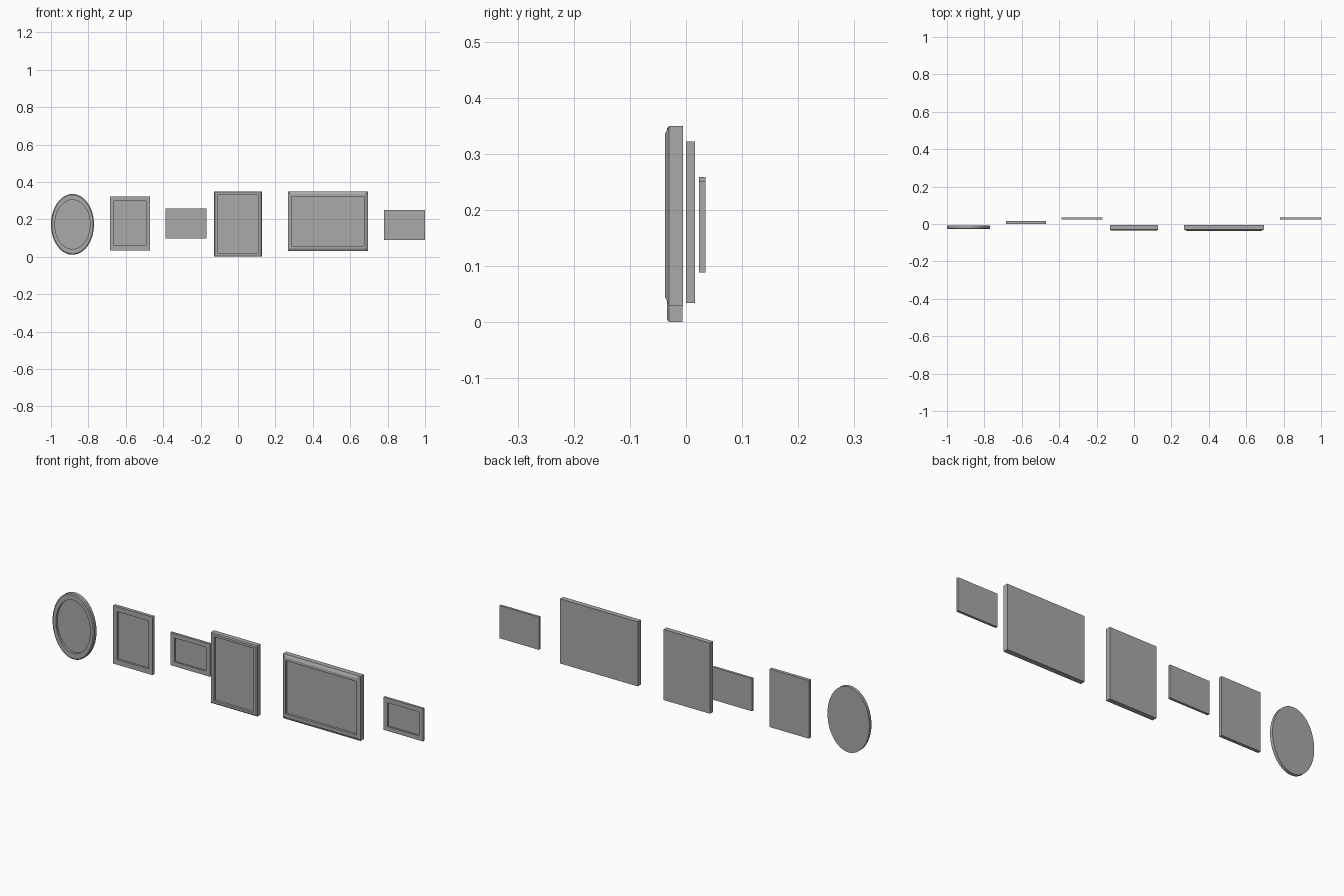
import bpy
import bmesh
import math

cube = bpy.data.objects.get("Cube")
if cube:
    bpy.data.objects.remove(cube, do_unlink=True)

grey = bpy.data.materials.new("frame_grey")
grey.use_nodes = True
colour = (0.4, 0.4, 0.4, 1)
grey.diffuse_color = colour
grey.node_tree.nodes["Principled BSDF"].inputs["Base Color"].default_value = colour


def outline(shape, half_w, half_h):
    """Closed outline around the origin, as (x, z) pairs."""
    if shape == "oval":
        n = 48
        return [(half_w * math.cos(math.tau * i / n), half_h * math.sin(math.tau * i / n))
                for i in range(n)]
    return [(half_w, -half_h), (half_w, half_h), (-half_w, half_h), (-half_w, -half_h)]


def frame(name, shape, x, z, width, height, profile):
    """Loft nested outlines: profile rows are (side inset, top inset, y)."""
    bm = bmesh.new()
    rings = []
    for dx, dz, y in profile:
        pts = outline(shape, width / 2 - dx, height / 2 - dz)
        rings.append([bm.verts.new((px, y, pz)) for px, pz in pts])
    n = len(rings[0])
    for a, b in zip(rings, rings[1:]):
        for i in range(n):
            j = (i + 1) % n
            bm.faces.new((a[i], a[j], b[j], b[i]))
    bm.faces.new(rings[0])    # back board
    bm.faces.new(rings[-1])   # picture panel
    bmesh.ops.recalc_face_normals(bm, faces=bm.faces)
    mesh = bpy.data.meshes.new(name)
    bm.to_mesh(mesh)
    bm.free()
    mesh.materials.append(grey)
    obj = bpy.data.objects.new(name, mesh)
    obj.location = (x, 0, z)
    bpy.context.collection.objects.link(obj)
    if shape == "oval":
        bpy.context.view_layer.objects.active = obj
        obj.select_set(True)
        bpy.ops.object.shade_smooth_by_angle(angle=math.radians(30))
        obj.select_set(False)


def moulding(back, front, side, top, bevel, drop, depth):
    """Outer wall, bevelled front edge, flat rim, then a step down to the panel."""
    rows = [(0, 0, back), (0, 0, front + drop)]
    if bevel:
        rows.append((bevel, bevel, front))
    return rows + [(side, top, front), (side, top, front + depth)]


# Oval frame
frame("oval_frame", "oval", -0.885, 0.173, 0.23, 0.325,
      moulding(-0.008, -0.028, 0.021, 0.031, 0.005, 0.004, 0.012))

# Medium portrait frame
frame("medium_frame", "box", -0.577, 0.178, 0.215, 0.288,
      moulding(0.016, 0, 0.022, 0.025, 0, 0, 0.010))

# Two small landscape frames
for name, x, z in (("small_frame_inner", -0.278, 0.178), ("small_frame_outer", 0.89, 0.17)):
    frame(name, "box", x, z, 0.217, 0.162,
          moulding(0.035, 0.023, 0.022, 0.022, 0, 0, 0.008))

# Tall portrait frame
frame("tall_frame", "box", 0, 0.175, 0.256, 0.35,
      moulding(-0.006, -0.034, 0.021, 0.016, 0.005, 0.004, 0.012))

# Wide landscape frame
frame("wide_frame", "box", 0.481, 0.19, 0.426, 0.32,
      moulding(-0.005, -0.037, 0.019, 0.028, 0.014, 0.007, 0.012))
